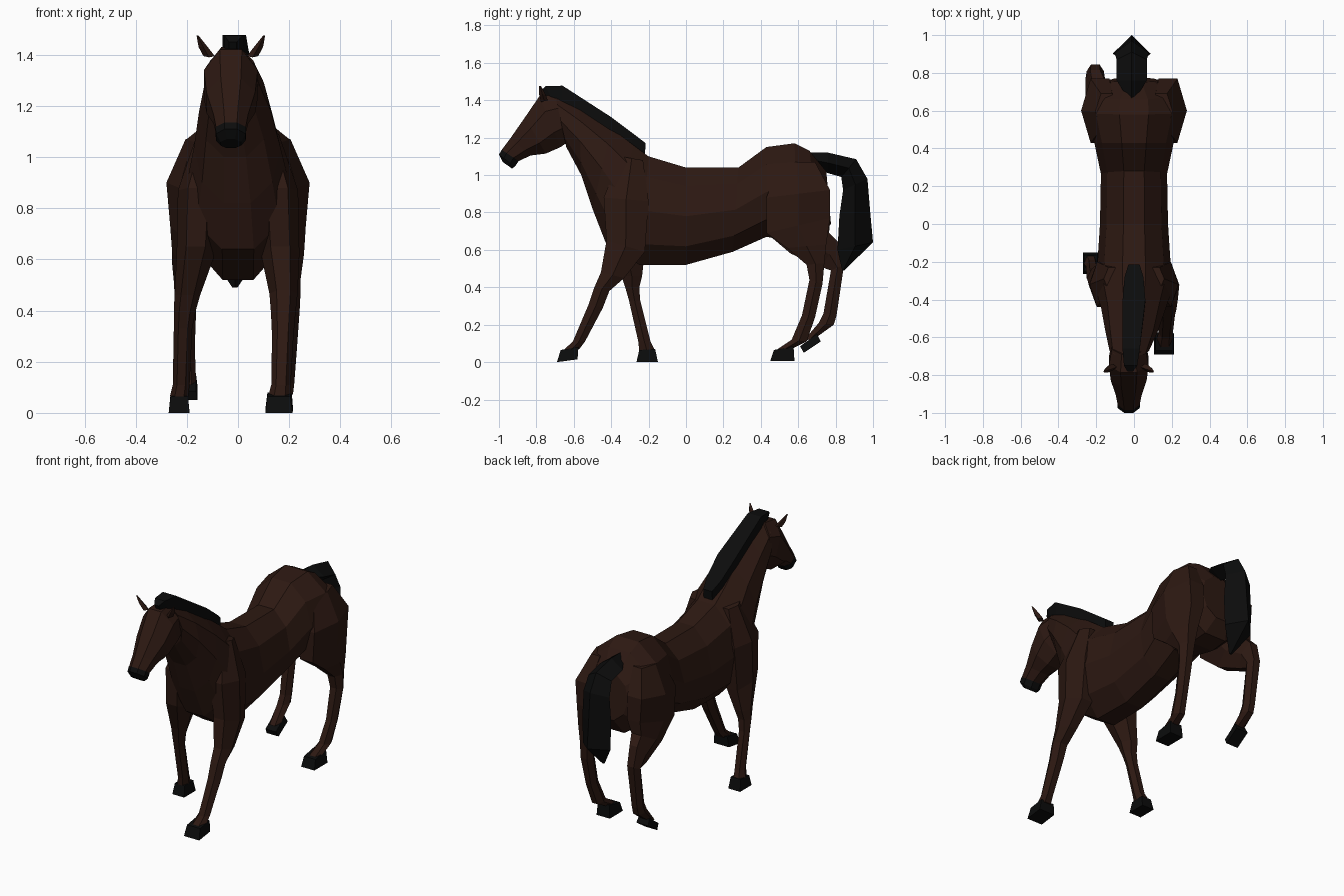
import bpy, bmesh, math
from mathutils import Vector


def material(name, rgb):
    m = bpy.data.materials.new(name)
    m.diffuse_color = (*rgb, 1)
    return m


BROWN = material("brown_coat", (0.026, 0.0095, 0.006))
BLACK = material("black_hair", (0.0035, 0.0036, 0.0036))


def loft(name, rings, mat, n=6, flat=True):
    """Skin rings (y1, z1, y2, z2, half_width, x_centre); 1 and 2 are opposite sides.
    n = 4 gives a box section when flat, a diamond when not."""
    bm = bmesh.new()
    off = math.pi / n if flat else 0
    k = 1 / math.cos(off)
    kw = 1 / max(math.sin(off + 2 * math.pi * i / n) for i in range(n))
    loops = []
    for y1, z1, y2, z2, w, xc in rings:
        a, b = Vector((0, y1, z1)), Vector((0, y2, z2))
        mid, half = (a + b) / 2, (a - b) / 2
        loop = []
        for i in range(n):
            t = off + 2 * math.pi * i / n
            p = mid + half * math.cos(t) * k
            p.x = xc + w * math.sin(t) * kw
            loop.append(bm.verts.new(p))
        loops.append(loop)
    for p, q in zip(loops, loops[1:]):
        for i in range(n):
            j = (i + 1) % n
            bm.faces.new((p[i], p[j], q[j], q[i]))
    bm.faces.new(loops[0])
    bm.faces.new(loops[-1])
    bmesh.ops.recalc_face_normals(bm, faces=bm.faces)
    me = bpy.data.meshes.new(name)
    bm.to_mesh(me)
    bm.free()
    me.materials.append(mat)
    ob = bpy.data.objects.new(name, me)
    bpy.context.collection.objects.link(ob)
    return ob


# Torso and neck, rump to poll
loft("body", [
    (0.75, 1.02, 0.775, 0.74, 0.13, 0),
    (0.66, 1.13, 0.72, 0.65, 0.24, 0),
    (0.58, 1.17, 0.60, 0.64, 0.25, 0),
    (0.43, 1.15, 0.43, 0.67, 0.21, 0),
    (0.28, 1.04, 0.25, 0.59, 0.175, 0),
    (0.00, 1.04, 0.00, 0.52, 0.18, 0),
    (-0.20, 1.10, -0.25, 0.52, 0.195, 0),
    (-0.28, 1.16, -0.43, 0.64, 0.20, 0),
    (-0.40, 1.25, -0.50, 0.82, 0.17, -0.003),
    (-0.57, 1.36, -0.56, 1.00, 0.14, -0.012),
    (-0.70, 1.43, -0.64, 1.15, 0.105, -0.025)], BROWN, 10)

# Head and muzzle
HX = -0.028
loft("head", [
    (-0.69, 1.43, -0.60, 1.20, 0.09, HX),
    (-0.785, 1.42, -0.67, 1.15, 0.105, HX),
    (-0.86, 1.31, -0.75, 1.115, 0.095, HX),
    (-0.94, 1.195, -0.83, 1.105, 0.068, HX),
    (-0.985, 1.135, -0.895, 1.075, 0.058, HX)], BROWN, 8)
loft("muzzle", [
    (-0.985, 1.135, -0.895, 1.075, 0.060, HX),
    (-1.00, 1.11, -0.915, 1.045, 0.058, HX),
    (-0.98, 1.07, -0.93, 1.035, 0.040, HX)], BLACK, 8)

# Ears
for s, side in ((-1, "left"), (1, "right")):
    loft("ear_" + side, [
        (-0.775, 1.39, -0.74, 1.40, 0.022, HX + s * 0.085),
        (-0.785, 1.43, -0.75, 1.43, 0.018, HX + s * 0.108),
        (-0.785, 1.475, -0.775, 1.475, 0.004, HX + s * 0.130)], BROWN, 4, False)

# Mane and tail
loft("mane", [
    (-0.78, 1.45, -0.76, 1.41, 0.015, -0.02),
    (-0.75, 1.475, -0.71, 1.39, 0.035, -0.018),
    (-0.66, 1.478, -0.66, 1.38, 0.046, -0.015),
    (-0.40, 1.31, -0.42, 1.22, 0.06, 0),
    (-0.28, 1.22, -0.30, 1.13, 0.05, 0),
    (-0.215, 1.17, -0.22, 1.11, 0.03, 0)], BLACK, 4)
TX = -0.012
loft("tail", [
    (0.66, 1.12, 0.70, 1.04, 0.03, TX),
    (0.76, 1.12, 0.76, 1.01, 0.08, TX),
    (0.91, 1.085, 0.83, 0.99, 0.08, TX),
    (0.97, 0.98, 0.84, 0.92, 0.09, TX),
    (0.985, 0.80, 0.82, 0.78, 0.10, TX),
    (1.00, 0.64, 0.81, 0.60, 0.095, TX),
    (0.845, 0.49, 0.835, 0.49, 0.01, TX)], BLACK, 4, False)


# Upper limbs shared by both sides
def shoulder(s):
    return [(-0.35, 1.10, -0.23, 1.08, 0.05, s * 0.11),
            (-0.44, 0.88, -0.20, 0.86, 0.08, s * 0.155),
            (-0.425, 0.65, -0.22, 0.59, 0.075, s * 0.165)]


def thigh(s):
    return [(0.50, 1.07, 0.69, 1.07, 0.06, s * 0.145),
            (0.43, 0.88, 0.77, 0.92, 0.10, s * 0.18),
            (0.43, 0.69, 0.77, 0.77, 0.09, s * 0.175)]


# Front legs: right reaches forward, left is planted
loft("front_leg_right", shoulder(1) + [
    (-0.455, 0.48, -0.33, 0.45, 0.055, 0.178),
    (-0.49, 0.40, -0.41, 0.38, 0.048, 0.177),
    (-0.52, 0.31, -0.445, 0.29, 0.042, 0.175),
    (-0.605, 0.11, -0.54, 0.11, 0.038, 0.168),
    (-0.66, 0.06, -0.57, 0.07, 0.044, 0.162)], BROWN)
loft("front_hoof_right", [
    (-0.67, 0.065, -0.575, 0.08, 0.045, 0.16),
    (-0.69, 0.0, -0.58, 0.015, 0.053, 0.16)], BLACK, 4)
loft("front_leg_left", shoulder(-1) + [
    (-0.345, 0.46, -0.235, 0.46, 0.05, -0.198),
    (-0.325, 0.40, -0.25, 0.40, 0.043, -0.208),
    (-0.305, 0.33, -0.245, 0.33, 0.036, -0.215),
    (-0.255, 0.11, -0.19, 0.11, 0.033, -0.222),
    (-0.25, 0.06, -0.17, 0.07, 0.036, -0.23)], BROWN)
loft("front_hoof_left", [
    (-0.25, 0.065, -0.165, 0.07, 0.034, -0.23),
    (-0.265, 0.0, -0.15, 0.0, 0.041, -0.23)], BLACK, 4)

# Hind legs: right is planted, left is lifted
loft("hind_leg_right", thigh(1) + [
    (0.54, 0.61, 0.75, 0.63, 0.068, 0.19),
    (0.645, 0.52, 0.74, 0.53, 0.05, 0.195),
    (0.66, 0.44, 0.73, 0.42, 0.043, 0.20),
    (0.62, 0.25, 0.69, 0.24, 0.035, 0.195),
    (0.565, 0.12, 0.645, 0.11, 0.037, 0.183),
    (0.49, 0.07, 0.575, 0.075, 0.04, 0.175)], BROWN)
loft("hind_hoof_right", [
    (0.47, 0.065, 0.575, 0.085, 0.04, 0.17),
    (0.45, 0.005, 0.58, 0.005, 0.046, 0.17)], BLACK, 4)
loft("hind_leg_left", thigh(-1) + [
    (0.56, 0.58, 0.765, 0.69, 0.068, -0.19),
    (0.72, 0.51, 0.815, 0.64, 0.052, -0.205),
    (0.775, 0.49, 0.845, 0.52, 0.045, -0.205),
    (0.735, 0.26, 0.805, 0.25, 0.036, -0.205),
    (0.71, 0.21, 0.79, 0.20, 0.038, -0.205),
    (0.625, 0.11, 0.70, 0.135, 0.036, -0.20)], BROWN)
loft("hind_hoof_left", [
    (0.61, 0.085, 0.70, 0.15, 0.036, -0.20),
    (0.63, 0.05, 0.72, 0.11, 0.041, -0.20)], BLACK, 4)
